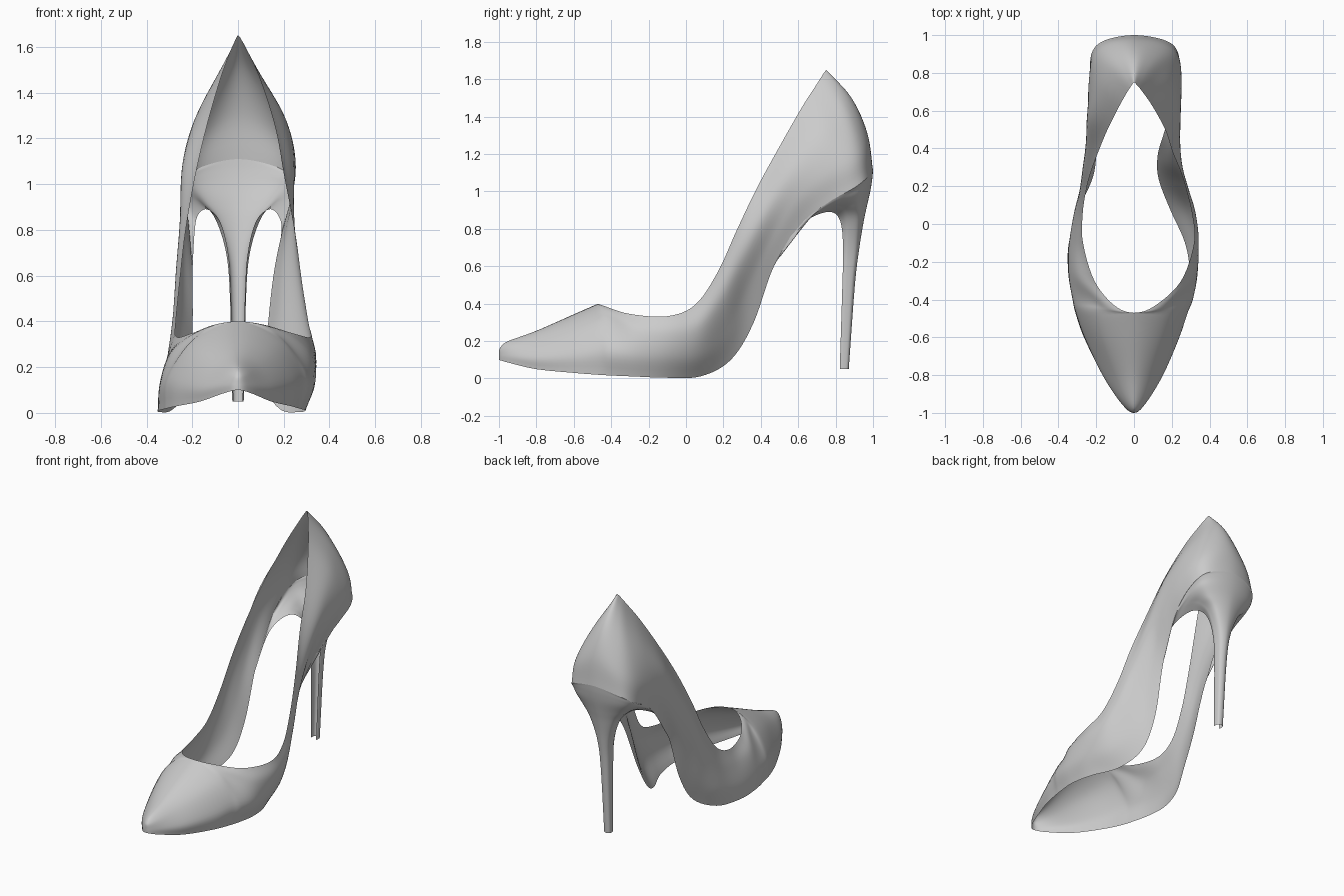
import bpy, bmesh
from mathutils import Vector

K = 6  # subdivisions per span

# Rails of the upper from toe tip to heel back: (y, z, left half-width, right half-width)
TOP = [(-.985, .175, 0, 0), (-.95, .20, 0, 0), (-.8, .255, 0, 0), (-.6, .343, 0, 0),
       (-.47, .40, 0, 0), (-.43, .385, .105, .115), (-.30, .345, .21, .25),
       (-.10, .333, .27, .318), (.05, .395, .272, .308), (.17, .57, .255, .28),
       (.27, .79, .23, .25), (.38, 1.02, .19, .205), (.50, 1.24, .14, .165),
       (.62, 1.45, .08, .10), (.70, 1.575, .035, .045), (.735, 1.63, .012, .016),
       (.75, 1.65, 0, 0)]
UPPER_MID = [(-.998, .155, 0, 0), (-.95, .175, .04, .04), (-.8, .215, .09, .085),
             (-.6, .28, .16, .15), (-.47, .32, .19, .185), (-.41, .30, .22, .225),
             (-.28, .26, .295, .315), (-.1, .24, .31, .342), (.06, .27, .305, .325),
             (.19, .42, .285, .285), (.30, .64, .27, .255), (.42, .88, .25, .245),
             (.56, 1.11, .235, .24), (.71, 1.28, .19, .21), (.82, 1.38, .14, .15),
             (.865, 1.455, .075, .085), (.885, 1.50, 0, 0)]
LOWER_MID = [(-1, .125, 0, 0), (-.95, .125, .065, .06), (-.8, .12, .16, .15),
             (-.6, .14, .25, .235), (-.47, .16, .295, .28), (-.40, .15, .315, .31),
             (-.27, .13, .34, .335), (-.1, .12, .34, .328), (.07, .13, .315, .28),
             (.22, .25, .268, .21), (.33, .47, .25, .185), (.45, .73, .245, .2),
             (.59, .96, .245, .24), (.75, 1.10, .237, .252), (.885, 1.18, .205, .225),
             (.95, 1.25, .125, .14), (.97, 1.31, 0, 0)]
BOTTOM = [(-1, .10, 0, 0), (-.95, .085, .065, .06), (-.8, .05, .165, .145),
          (-.6, .03, .265, .23), (-.47, .02, .31, .265), (-.40, .016, .325, .28),
          (-.26, .01, .348, .295), (-.1, .004, .345, .27), (.08, .012, .29, .19),
          (.24, .10, .22, .13), (.36, .295, .2, .125), (.47, .60, .2, .155),
          (.61, .82, .215, .2), (.76, .94, .23, .235), (.90, 1.02, .225, .235),
          (.97, 1.075, .16, .17), (1.0, 1.11, 0, 0)]
THROAT = 4  # station where the vamp centre line meets the opening

# Rails of the heel from tip upward (x, y, z): front edge, two side rails, back centre line
HEEL = [
    [(.02, .822, .05), (.03, .836, .5), (.043, .84, .7), (.08, .825, .84),
     (.135, .775, .89), (.175, .68, .865), (.19, .58, .79)],
    [(.025, .835, .05), (.035, .855, .5), (.052, .865, .7), (.1, .865, .85),
     (.16, .83, .915), (.205, .765, .92), (.222, .73, .91)],
    [(.02, .862, .05), (.027, .89, .5), (.04, .91, .7), (.085, .925, .85),
     (.14, .925, .925), (.185, .93, .985), (.205, .93, 1.02)],
    [(0, .87, .05), (0, .903, .5), (0, .927, .7), (0, .95, .84),
     (0, .967, .92), (0, .985, 1.0), (0, .995, 1.06)],
]


def phantom(a, b, w):
    """End point beyond a: mirrored across x = 0 (w=0) or extrapolated (w=1)."""
    return Vector((-b.x, b.y, b.z)).lerp(2 * a - b, w)


def spline(pts, w0=0.0, w1=0.0, k=K):
    pts = [Vector(p) for p in pts]
    p = [phantom(pts[0], pts[1], w0)] + pts + [phantom(pts[-1], pts[-2], w1)]
    out = []
    for i in range(1, len(p) - 2):
        a, b, c, d = p[i - 1:i + 3]
        for j in range(k):
            t = j / k
            out.append(0.5 * (2 * b + (c - a) * t + (2 * a - 5 * b + 4 * c - d) * t * t
                              + (3 * b - a - 3 * c + d) * t ** 3))
    return out + [pts[-1]]


def rail(table, side):
    return [(side * (r[2] if side < 0 else r[3]), r[0], r[1]) for r in table]


def make_sheet(name, grids):
    bm = bmesh.new()
    for grid in grids:
        vs = [[bm.verts.new(p) for p in row] for row in grid]
        for r0, r1 in zip(vs, vs[1:]):
            for i in range(len(r0) - 1):
                bm.faces.new((r0[i], r0[i + 1], r1[i + 1], r1[i]))
    bmesh.ops.remove_doubles(bm, verts=bm.verts, dist=1e-5)
    bmesh.ops.dissolve_degenerate(bm, edges=bm.edges, dist=1e-5)
    bmesh.ops.recalc_face_normals(bm, faces=bm.faces)
    for f in bm.faces:
        f.smooth = True
    me = bpy.data.meshes.new(name)
    bm.to_mesh(me)
    bm.free()
    ob = bpy.data.objects.new(name, me)
    bpy.context.collection.objects.link(ob)


upper, heel = [], []
for side in (-1, 1):
    # upper: loft across the four rails, the top one cornered at the throat
    top = rail(TOP, side)
    top = spline(top[:THROAT + 1])[:-1] + spline(top[THROAT:])
    rails = [top] + [spline(rail(t, side)) for t in (UPPER_MID, LOWER_MID, BOTTOM)]
    upper.append([spline(col, min(1, max(0, (i / K - THROAT) / 2)), 1)
                  for i, col in enumerate(zip(*rails))])

    # heel: loft from the open front edge to the back, ending on the upper's seat edge
    seat = rails[3][11 * K:]
    n = len(seat) - 1
    keys = [[(side * x, y, z) for x, y, z in r] + [seat[round(n * i / 3)]]
            for i, r in enumerate(HEEL)]
    rows = [spline(col, 1, 0, n // 3)
            for col in zip(*[spline(r, 1, 1) for r in keys])]
    rows[-1] = seat
    heel.append(rows)

make_sheet("shoe_upper", upper)
make_sheet("stiletto_heel", heel)
